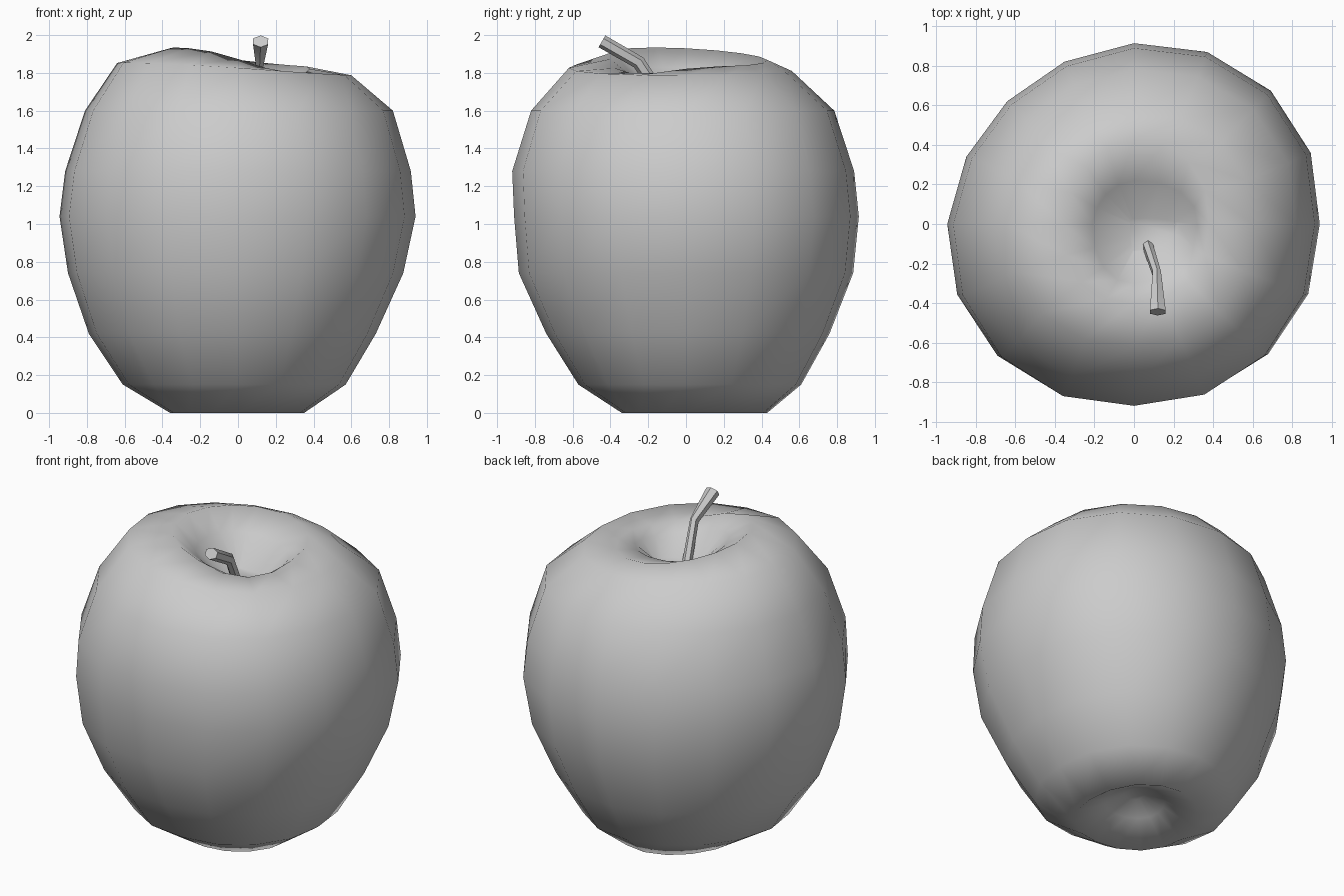
import bpy, bmesh, math
from mathutils import Vector

if "Cube" in bpy.data.objects:
    bpy.data.objects.remove(bpy.data.objects["Cube"])


def loft(name, rings, sharp=None):
    """Skin a list of equal-length rings, closing both ends."""
    bm = bmesh.new()
    loops = [[bm.verts.new(p) for p in ring] for ring in rings]
    n = len(loops[0])
    for a, b in zip(loops, loops[1:]):
        for i in range(n):
            j = (i + 1) % n
            bm.faces.new((a[i], a[j], b[j], b[i]))
    bm.faces.new(loops[0])
    bm.faces.new(loops[-1])
    bmesh.ops.recalc_face_normals(bm, faces=bm.faces)
    for f in bm.faces:
        f.smooth = True
    mesh = bpy.data.meshes.new(name)
    bm.to_mesh(mesh)
    bm.free()
    obj = bpy.data.objects.new(name, mesh)
    bpy.context.collection.objects.link(obj)
    if sharp is not None:
        mesh.set_sharp_from_angle(angle=math.radians(sharp))
    return obj


# Fruit body: z, left, right, front, back extents, tilt towards +x, dent front-right
PROFILE = [
    (0.17, -0.06, 0.06, -0.05, 0.07, 0.00, 0.00),
    (0.11, -0.18, 0.17, -0.16, 0.20, 0.00, 0.00),
    (0.00, -0.36, 0.35, -0.34, 0.43, 0.00, 0.00),
    (0.15, -0.61, 0.57, -0.57, 0.61, 0.00, 0.00),
    (0.42, -0.79, 0.73, -0.74, 0.76, 0.00, 0.00),
    (0.74, -0.90, 0.875, -0.885, 0.885, 0.00, 0.00),
    (1.04, -0.945, 0.94, -0.91, 0.915, 0.00, 0.00),
    (1.28, -0.915, 0.915, -0.92, 0.89, 0.00, 0.00),
    (1.60, -0.81, 0.82, -0.82, 0.785, 0.00, 0.00),
    (1.82, -0.64, 0.60, -0.62, 0.56, 0.05, 0.01),
    (1.887, -0.36, 0.38, -0.40, 0.43, 0.12, 0.07),
    (1.81, -0.21, 0.32, -0.30, 0.22, 0.08, 0.04),
    (1.66, -0.02, 0.22, -0.14, 0.03, 0.00, 0.00),
]
SIDES = 16
# Bulge of each diagonal: back-right, back-left, front-left, front-right
BULGE = (0.042, -0.04, 0.035, 0.022)


def body_ring(z, left, right, front, back, tilt, dent):
    ring = []
    for i in range(SIDES):
        a = 2 * math.pi * i / SIDES
        c, s = math.cos(a), math.sin(a)
        k = 1 + BULGE[i * 4 // SIDES] * abs(math.sin(2 * a))
        x = k * c * (right if c > 0 else -left)
        y = k * s * (back if s > 0 else -front)
        notch = dent * max(0, math.cos(a + math.radians(49))) ** 3
        ring.append((x, y, z - tilt * (x + 0.35 * y) - notch))
    return ring


loft("fruit_body", [body_ring(*p) for p in PROFILE])

# Stem: centre, radius across, radius in bend plane; flares at the cut end
STEM = [
    ((0.06, -0.08, 1.60), 0.030, 0.030),
    ((0.115, -0.25, 1.855), 0.024, 0.036),
    ((0.12, -0.445, 1.967), 0.046, 0.036),
]
centres = [Vector(p[0]) for p in STEM]
stem_rings = []
for k, (_, rx, rn) in enumerate(STEM):
    t = centres[min(k + 1, 2)] - centres[max(k - 1, 0)]
    u = Vector((1, 0, 0))
    v = t.cross(u).normalized()
    stem_rings.append([centres[k] + u * rx * math.cos(a) + v * rn * math.sin(a)
                       for a in (2 * math.pi * i / 6 + 0.5 for i in range(6))])
loft("stem", stem_rings, sharp=50)
